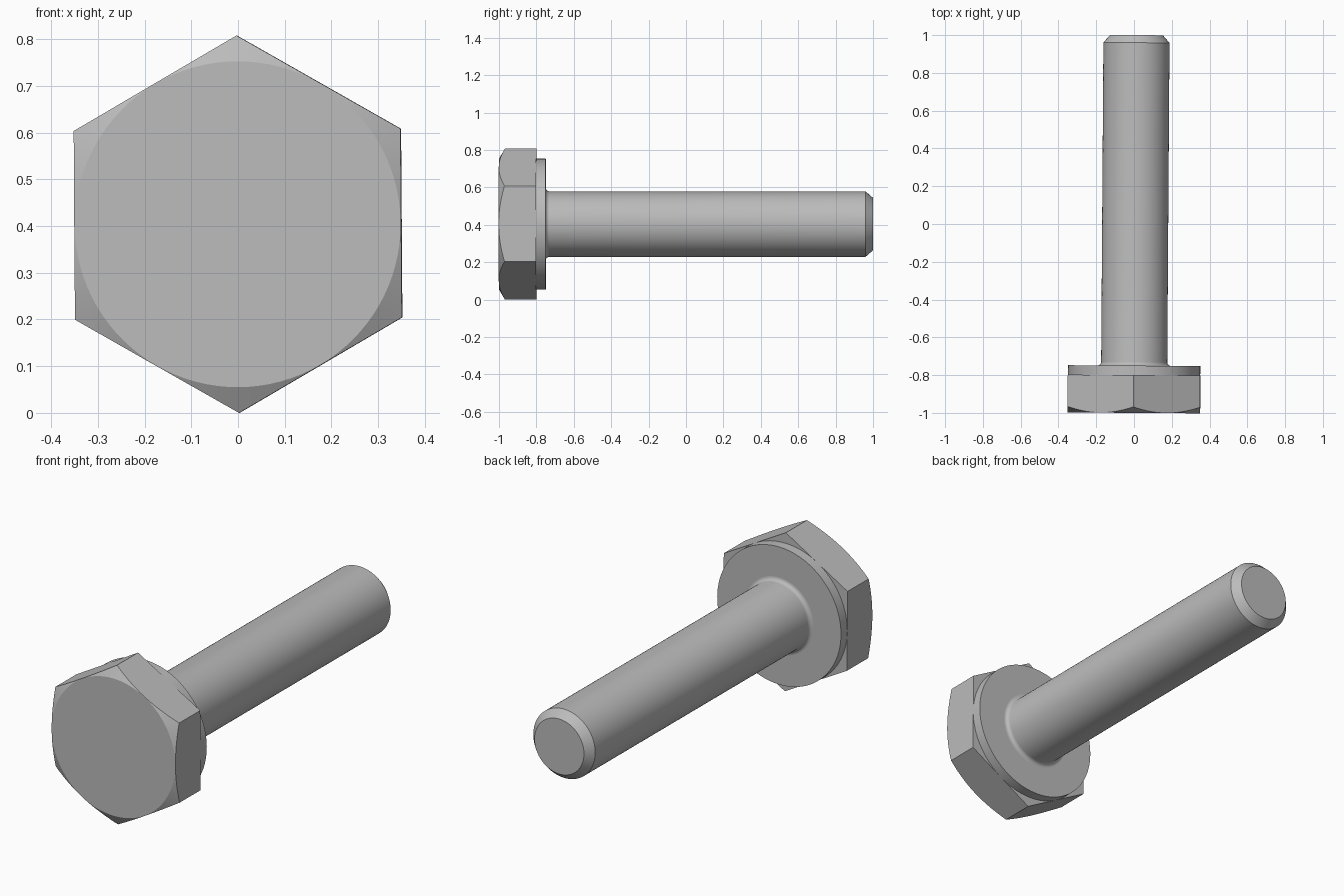
import bpy, bmesh
from math import sin, cos, tan, pi, radians
from mathutils import Matrix

cube = bpy.data.objects.get("Cube")
if cube:
    bpy.data.objects.remove(cube)

SEGMENTS = 96
HEAD_Y, AXIS_Z = -0.9, 0.404

# The bolt is turned very slightly about the centre of its head
PLACE = (Matrix.Translation((0, HEAD_Y, AXIS_Z))
         @ Matrix.Rotation(radians(-0.4), 4, 'Z')
         @ Matrix.Rotation(radians(-0.4), 4, 'Y')
         @ Matrix.Translation((0, -HEAD_Y, 0)))

steel = bpy.data.materials.new("grey steel")
steel.use_nodes = True
STEEL_COLOUR = (0.5, 0.5, 0.5, 1)
steel.diffuse_color = STEEL_COLOUR
steel.node_tree.nodes["Principled BSDF"].inputs["Base Color"].default_value = STEEL_COLOUR


def loft(name, section):
    """Sweep section(angle) -> [(y, radius), ...] around the y axis and cap the ends."""
    bm = bmesh.new()
    columns = []
    for i in range(SEGMENTS):
        a = 2 * pi * i / SEGMENTS
        columns.append([bm.verts.new((r * sin(a), y, r * cos(a))) for y, r in section(a)])
    for i, col in enumerate(columns):
        nxt = columns[(i + 1) % SEGMENTS]
        for j in range(len(col) - 1):
            bm.faces.new((col[j], nxt[j], nxt[j + 1], col[j + 1]))
    bm.faces.new([c[0] for c in columns])
    bm.faces.new([c[-1] for c in columns])
    bmesh.ops.recalc_face_normals(bm, faces=bm.faces)
    mesh = bpy.data.meshes.new(name)
    bm.to_mesh(mesh)
    bm.free()
    mesh.materials.append(steel)
    obj = bpy.data.objects.new(name, mesh)
    bpy.context.collection.objects.link(obj)
    obj.matrix_world = PLACE
    bpy.ops.object.select_all(action='DESELECT')
    obj.select_set(True)
    bpy.context.view_layer.objects.active = obj
    bpy.ops.object.shade_smooth_by_angle(angle=radians(20))
    return obj


# Hexagonal head, its front corners cut by a 30 degree cone
def head_section(a):
    flat, face = 0.35, 0.349
    r = flat / cos(a % (pi / 3) - pi / 6)
    return [(-1, face), (-1 + (r - face) * tan(pi / 6), r), (-0.8, r)]


loft("hex_head", head_section)

# Round bearing collar behind the head
loft("collar", lambda a: [(-0.801, 0.35), (-0.75, 0.35)])

# Shank with a fillet at the collar and a chamfered tip
FILLET, SHANK = 0.02, 0.175
steps = [i * pi / 12 for i in range(7)]
shank = [(-0.751, SHANK + FILLET)]
shank += [(-0.75 + FILLET * (1 - cos(t)), SHANK + FILLET * (1 - sin(t))) for t in steps]
shank += [(0.96, SHANK), (1, 0.14)]
loft("shank", lambda a: shank)
